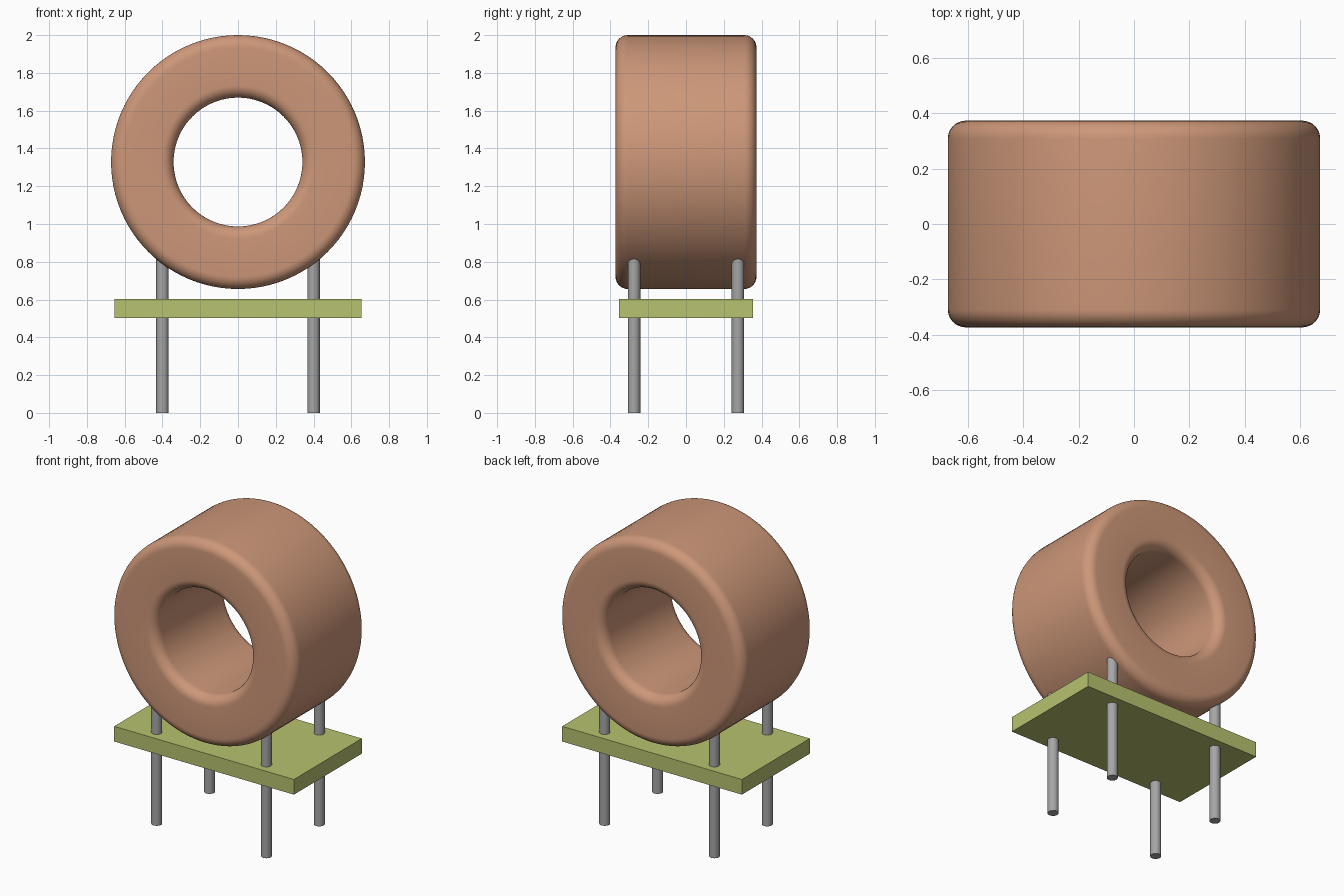
import bpy, bmesh, math
from mathutils import Matrix, Vector

cube = bpy.data.objects.get("Cube")
if cube:
    bpy.data.objects.remove(cube, do_unlink=True)


def material(name, rgb):
    m = bpy.data.materials.new(name)
    m.use_nodes = True
    m.diffuse_color = (*rgb, 1)
    bsdf = next(n for n in m.node_tree.nodes if n.type == 'BSDF_PRINCIPLED')
    bsdf.inputs["Base Color"].default_value = (*rgb, 1)
    return m


copper = material("copper", (0.61, 0.31, 0.19))
olive = material("olive_green", (0.48, 0.54, 0.16))
grey = material("pin_grey", (0.38, 0.38, 0.38))


def add_object(name, bm, mat, smooth=True):
    bmesh.ops.recalc_face_normals(bm, faces=bm.faces)
    mesh = bpy.data.meshes.new(name)
    bm.to_mesh(mesh)
    bm.free()
    mesh.materials.append(mat)
    ob = bpy.data.objects.new(name, mesh)
    bpy.context.collection.objects.link(ob)
    if smooth:
        bpy.ops.object.select_all(action='DESELECT')
        ob.select_set(True)
        bpy.context.view_layer.objects.active = ob
        bpy.ops.object.shade_smooth_by_angle(angle=math.radians(35))
    return ob


# Ring: rounded rectangle section revolved around the y axis
R_OUT, R_IN, HALF, FILLET, CENTRE_Z = 0.672, 0.341, 0.373, 0.065, 1.328
SEGMENTS, ARC = 96, 8
section = []
corners = [(R_OUT - FILLET, HALF - FILLET, 0), (R_IN + FILLET, HALF - FILLET, 90),
           (R_IN + FILLET, FILLET - HALF, 180), (R_OUT - FILLET, FILLET - HALF, 270)]
for r, y, start in corners:
    for i in range(ARC + 1):
        a = math.radians(start + 90 * i / ARC)
        section.append((r + FILLET * math.cos(a), y + FILLET * math.sin(a)))

bm = bmesh.new()
loops = []
for s in range(SEGMENTS):
    a = math.tau * s / SEGMENTS
    loops.append([bm.verts.new((r * math.cos(a), y, CENTRE_Z + r * math.sin(a)))
                  for r, y in section])
n = len(section)
for s in range(SEGMENTS):
    here, there = loops[s], loops[(s + 1) % SEGMENTS]
    for i in range(n):
        j = (i + 1) % n
        bm.faces.new((here[i], here[j], there[j], there[i]))
add_object("ring_core", bm, copper)

# Flat base plate
bm = bmesh.new()
bmesh.ops.create_cube(bm, size=1, matrix=Matrix.Translation((0, 0, 0.552))
                      @ Matrix.Diagonal((1.31, 0.707, 0.1, 1)))
add_object("base_plate", bm, olive, smooth=False)

# Four pins through the plate, ending inside the ring
PIN_TOP = 0.85
for side, x in (("right", -0.4), ("left", 0.4)):
    for end, y in (("front", -0.275), ("back", 0.275)):
        bm = bmesh.new()
        bmesh.ops.create_cone(bm, cap_ends=True, segments=32, radius1=0.033,
                              radius2=0.033, depth=PIN_TOP,
                              matrix=Matrix.Translation((x, y, PIN_TOP / 2)))
        add_object(f"pin_{end}_{side}", bm, grey)
